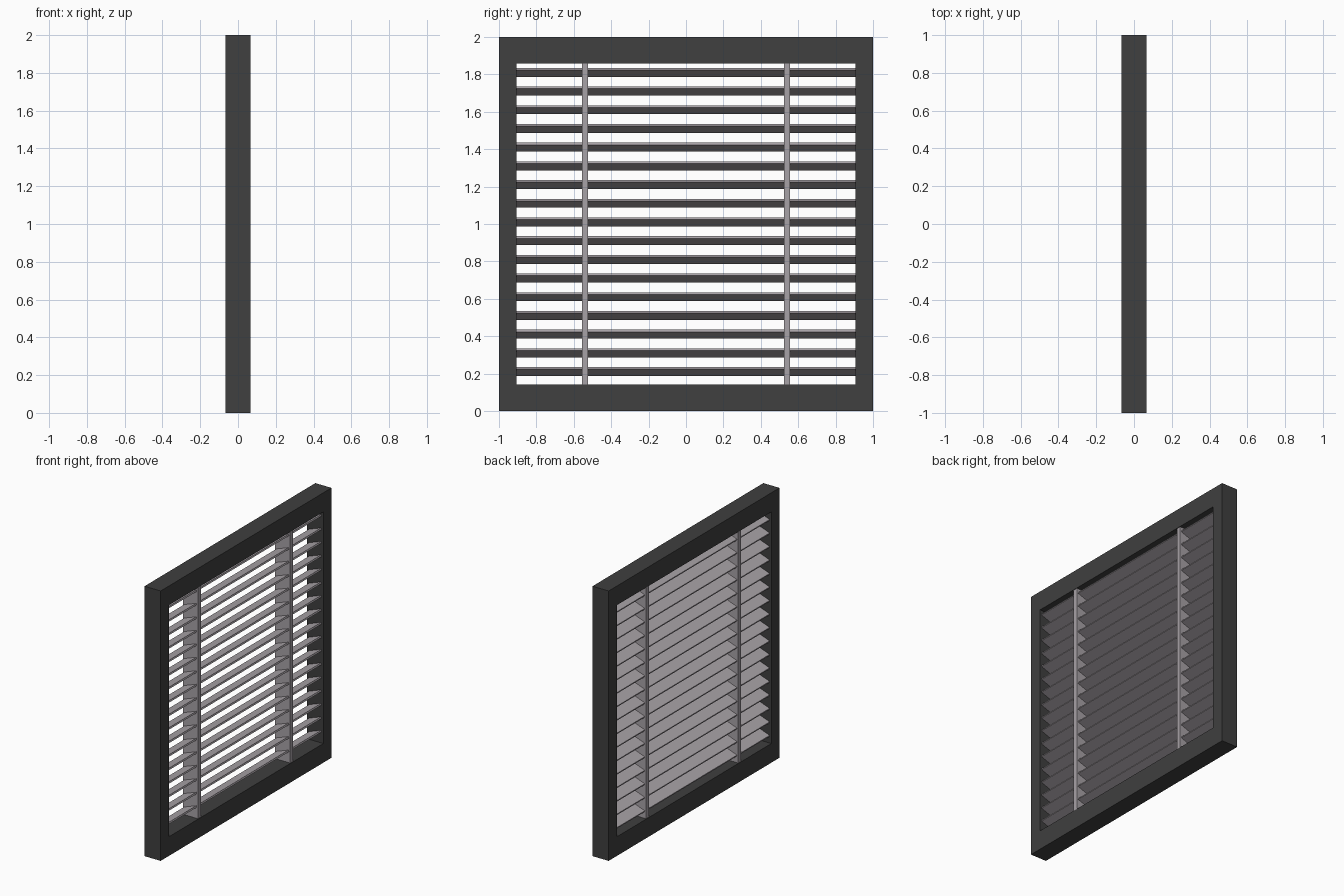
import bpy, bmesh, math

if "Cube" in bpy.data.objects:
    bpy.data.objects.remove(bpy.data.objects["Cube"])

HALF_D = 0.066                # half depth of the frame
IN_Y, IN_Z0, IN_Z1 = 0.905, 0.142, 1.858


def material(name, rgb):
    m = bpy.data.materials.new(name)
    m.diffuse_color = (*rgb, 1)
    m.use_nodes = True
    m.node_tree.nodes["Principled BSDF"].inputs["Base Color"].default_value = m.diffuse_color
    return m


dark = material("dark_frame", (0.05, 0.05, 0.05))
pale = material("pale_slat", (0.39, 0.36, 0.385))


def box(name, centre, size, mat, tilt=0.0):
    bpy.ops.mesh.primitive_cube_add(size=1, location=centre)
    ob = bpy.context.object
    ob.name = name
    ob.scale = size
    ob.rotation_euler.y = tilt
    ob.data.materials.append(mat)
    return ob


# Outer frame: rectangular ring extruded through its depth
bm = bmesh.new()


def loop(y, z0, z1):
    return [bm.verts.new((-HALF_D, a, b))
            for a, b in ((-y, z0), (y, z0), (y, z1), (-y, z1))]


outer, inner = loop(1, 0, 2), loop(IN_Y, IN_Z0, IN_Z1)
ring = [bm.faces.new((outer[i], outer[(i + 1) % 4], inner[(i + 1) % 4], inner[i]))
        for i in range(4)]
ext = bmesh.ops.extrude_face_region(bm, geom=ring, use_keep_orig=True)
moved = [g for g in ext["geom"] if isinstance(g, bmesh.types.BMVert)]
bmesh.ops.translate(bm, verts=moved, vec=(2 * HALF_D, 0, 0))
bmesh.ops.recalc_face_normals(bm, faces=bm.faces)
mesh = bpy.data.meshes.new("window_frame")
bm.to_mesh(mesh)
bm.free()
mesh.materials.append(dark)
bpy.context.collection.objects.link(bpy.data.objects.new("window_frame", mesh))

# Two full-depth vertical dividers
for side, y in (("left", -0.54), ("right", 0.54)):
    box(f"divider_{side}", (0, y, (IN_Z0 + IN_Z1) / 2),
        (0.124, 0.034, IN_Z1 - IN_Z0), pale)

# Tilted slats, higher on the +x side
for i in range(17):
    box(f"slat_{i + 1}", (0, 0, 0.211 + 0.1 * i),
        (0.106, 2 * IN_Y, 0.012), pale, -math.radians(20))
